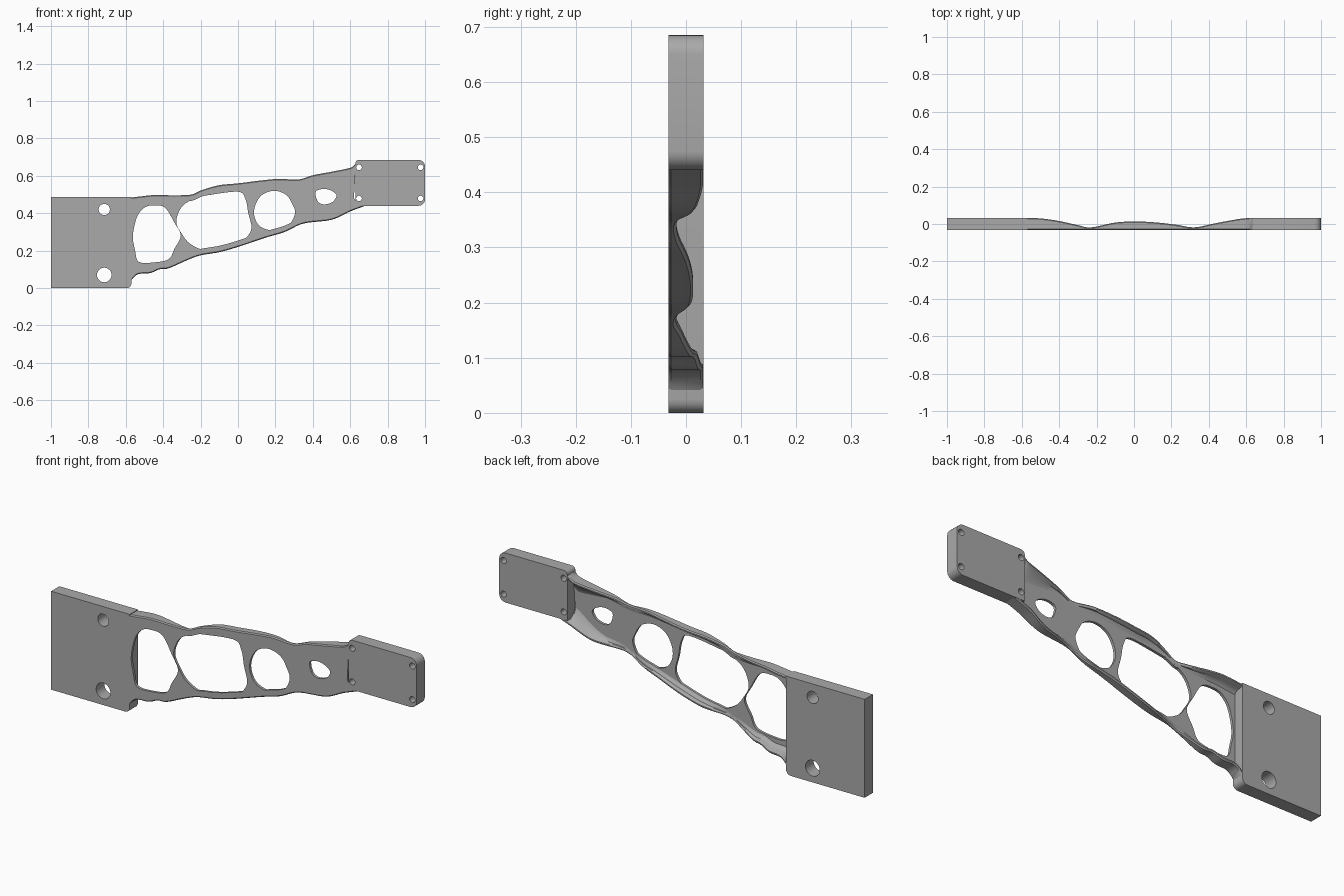
import bpy, bmesh, math

cube = bpy.data.objects.get("Cube")
if cube:
    bpy.data.objects.remove(cube, do_unlink=True)

FRONT, BACK, WEB = -0.032, 0.032, -0.019

grey = bpy.data.materials.new("plain grey")
grey.use_nodes = True
grey.diffuse_color = (0.4, 0.4, 0.4, 1)
grey.node_tree.nodes["Principled BSDF"].inputs["Base Color"].default_value = (0.4, 0.4, 0.4, 1)


def spline(points, closed=False, steps=6):
    """Smooth path through the given points."""
    n = len(points)
    pick = (lambda i: points[i % n]) if closed else (lambda i: points[max(0, min(n - 1, i))])
    path = []
    for i in range(n if closed else n - 1):
        a, b, c, d = (pick(i + k) for k in (-1, 0, 1, 2))
        for s in range(steps):
            t = s / steps
            path.append(tuple(
                0.5 * (2 * q + (r - p) * t + (2 * p - 5 * q + 4 * r - s4) * t * t
                       + (3 * q - p - 3 * r + s4) * t ** 3)
                for p, q, r, s4 in zip(a, b, c, d)))
    if not closed:
        path.append(points[-1])
    return path


def value_at(path, x):
    """Height of a path at position x."""
    for (x0, v0), (x1, v1) in zip(path, path[1:]):
        if x0 <= x <= x1 and x1 > x0:
            return v0 + (v1 - v0) * (x - x0) / (x1 - x0)
    return path[0][1] if x < path[0][0] else path[-1][1]


def arc(cx, cz, radius, start=0, end=360, steps=32):
    last = steps if end - start == 360 else steps - 1
    angles = [math.radians(start + (end - start) * i / last) for i in range(steps)]
    return [(cx + radius * math.cos(a), cz + radius * math.sin(a)) for a in angles]


def finish(name, bm):
    bmesh.ops.recalc_face_normals(bm, faces=bm.faces)
    mesh = bpy.data.meshes.new(name)
    bm.to_mesh(mesh)
    bm.free()
    mesh.materials.append(grey)
    obj = bpy.data.objects.new(name, mesh)
    bpy.context.collection.objects.link(obj)
    bpy.ops.object.select_all(action="DESELECT")
    obj.select_set(True)
    bpy.context.view_layer.objects.active = obj
    bpy.ops.object.shade_smooth_by_angle(angle=math.radians(35))
    return obj


def panel(name, loops, back):
    """Flat panel: first loop is the outline, the others are holes."""
    bm = bmesh.new()
    edges = []
    for loop in loops:
        verts = [bm.verts.new((x, FRONT, z)) for x, z in loop]
        edges += [bm.edges.new((verts[i - 1], verts[i])) for i in range(len(verts))]
    bmesh.ops.triangle_fill(bm, edges=edges, use_beauty=True, normal=(0, -1, 0))
    out = bmesh.ops.extrude_face_region(bm, geom=list(bm.faces), use_keep_orig=True)
    moved = [g for g in out["geom"] if isinstance(g, bmesh.types.BMVert)]
    bmesh.ops.translate(bm, verts=moved, vec=(0, back - FRONT, 0))
    return finish(name, bm)


# Large mounting plate with two bolt holes
corner = arc(-0.595, 0.025, 0.025, 270, 360, 6)
panel("large_mounting_plate",
      [[(-1, 0.487), (-1, 0)] + corner + [(-0.57, 0.487)],
       arc(-0.715, 0.42, 0.03), arc(-0.715, 0.07, 0.039)], BACK)

# Small mounting plate with four screw holes
rounded = (arc(0.965, 0.475, 0.035, -90, 0, 8) + arc(0.965, 0.65, 0.035, 0, 90, 8)
           + arc(0.647, 0.665, 0.02, 90, 180, 6) + [(0.627, 0.44)])
screws = [arc(x, z, 0.015, steps=24) for x in (0.647, 0.976) for z in (0.479, 0.645)]
panel("small_mounting_plate", [rounded] + screws, BACK)

# Edges and openings of the arm
top = spline([(-0.58, 0.483), (-0.53, 0.489), (-0.45, 0.497), (-0.34, 0.496), (-0.25, 0.5),
              (-0.19, 0.525), (-0.1, 0.55), (0, 0.56), (0.2, 0.583), (0.32, 0.58),
              (0.4, 0.603), (0.5, 0.622), (0.6, 0.643), (0.63, 0.667)])
bottom = spline([(-0.58, 0.025), (-0.56, 0.055), (-0.53, 0.075), (-0.47, 0.08), (-0.42, 0.1),
                 (-0.37, 0.106), (-0.27, 0.15), (-0.2, 0.175), (-0.1, 0.192), (0, 0.22),
                 (0.15, 0.27), (0.25, 0.3), (0.35, 0.345), (0.5, 0.365), (0.6, 0.41),
                 (0.69, 0.443)])
openings = [
    [(-0.562, 0.28), (-0.54, 0.38), (-0.5, 0.43), (-0.45, 0.442), (-0.39, 0.43),
     (-0.34, 0.35), (-0.306, 0.28), (-0.34, 0.21), (-0.37, 0.155), (-0.45, 0.137),
     (-0.53, 0.14), (-0.55, 0.2)],
    [(-0.33, 0.355), (-0.3, 0.435), (-0.23, 0.48), (-0.17, 0.495), (0, 0.515),
     (0.04, 0.475), (0.055, 0.4), (0.072, 0.32), (0.04, 0.265), (0, 0.243),
     (-0.13, 0.21), (-0.19, 0.205), (-0.26, 0.24), (-0.3, 0.29)],
    [(0.09, 0.435), (0.125, 0.495), (0.19, 0.52), (0.255, 0.5), (0.29, 0.45),
     (0.305, 0.4), (0.27, 0.335), (0.2, 0.308), (0.125, 0.325), (0.09, 0.375)],
    [(0.42, 0.52), (0.46, 0.53), (0.5, 0.52), (0.527, 0.495), (0.505, 0.46),
     (0.46, 0.447), (0.43, 0.46), (0.415, 0.495)]]

# Thin web of the arm, set just inside the rounded flanges
inset = 0.008
upper = [(x, z - inset) for x, z in reversed(top)]
lower = [(x, z + inset) for x, z in bottom if x <= 0.63]
web = panel("arm_web", [lower + upper] + [spline(p, True) for p in openings], WEB)
bevel = web.modifiers.new("soft rim", "BEVEL")
bevel.width, bevel.segments = 0.004, 2
bevel.limit_method, bevel.angle_limit = "ANGLE", math.radians(60)

# Flanges swell and pinch along the arm
depth = spline([(-0.58, 0.031), (-0.5, 0.03), (-0.4, 0.016), (-0.3, -0.006), (-0.23, -0.018),
                (-0.1, 0.008), (0, 0.013), (0.1, 0.01), (0.22, -0.003), (0.32, -0.018),
                (0.42, 0.001), (0.52, 0.02), (0.6, 0.031), (0.7, 0.031)])


def flange(name, edge, inward):
    bm = bmesh.new()
    rings = []
    for x, z in edge:
        y = max(WEB, min(value_at(depth, x), 0.031))
        rise = y - WEB
        flare = max(0, min(1, (x - 0.45) / 0.15))
        width = 0.034 + 0.04 * flare
        if x > 0.622:
            width = 0.03
        section = [(0.005, FRONT), (0, FRONT + 0.005), (0, y - 0.005), (0.005, y),
                   (0.011, y), (0.016, WEB + 0.75 * rise), (0.5 * width, WEB + 0.4 * rise),
                   (0.75 * width, WEB + 0.12 * rise), (width, WEB - 0.001), (width, FRONT)]
        rings.append([bm.verts.new((x, py, z + inward * d)) for d, py in section])
    for a, b in zip(rings, rings[1:]):
        for i in range(len(a)):
            bm.faces.new((a[i - 1], a[i], b[i], b[i - 1]))
    bm.faces.new(rings[0])
    bm.faces.new(rings[-1])
    finish(name, bm)


flange("top_flange", top, -1)
flange("bottom_flange", bottom, 1)
